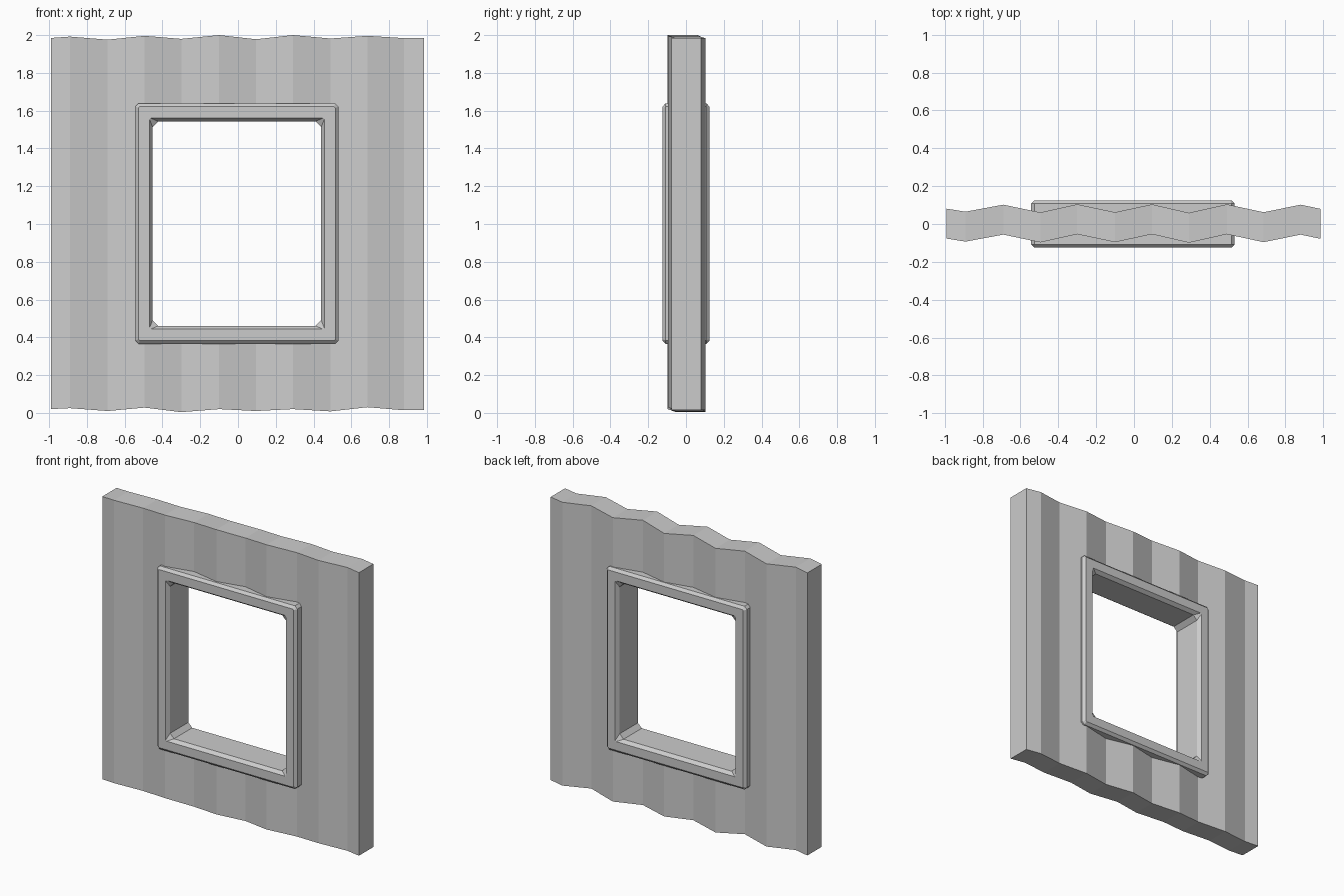
import bpy, bmesh

if "Cube" in bpy.data.objects:
    bpy.data.objects.remove(bpy.data.objects["Cube"])


def make_object(name, bm):
    bmesh.ops.recalc_face_normals(bm, faces=bm.faces[:])
    mesh = bpy.data.meshes.new(name)
    bm.to_mesh(mesh)
    bm.free()
    obj = bpy.data.objects.new(name, mesh)
    bpy.context.collection.objects.link(obj)
    return obj


def bridge(bm, a, b):
    for i in range(len(a)):
        j = (i + 1) % len(a)
        bm.faces.new((a[i], a[j], b[j], b[i]))


# Pleated wall: x, centre y, bottom z, top z at each fold
FOLDS = [(-0.99, 0.002, 0.02, 1.985), (-0.89, -0.014, 0.025, 1.992),
         (-0.69, 0.023, 0.010, 1.976), (-0.495, -0.018, 0.028, 1.996),
         (-0.30, 0.025, 0.004, 1.98), (-0.10, -0.017, 0.02, 2.0),
         (0.095, 0.025, 0.01, 1.978), (0.29, -0.020, 0.02, 2.0),
         (0.49, 0.025, 0.008, 1.982), (0.685, -0.017, 0.03, 1.996),
         (0.88, 0.023, 0.014, 1.984), (0.985, 0.001, 0.016, 1.984)]
T = 0.079
bm = bmesh.new()
rings = [[bm.verts.new(p) for p in ((x, y - T, b), (x, y + T, b),
                                    (x, y + T, t), (x, y - T, t))]
         for x, y, b, t in FOLDS]
for r0, r1 in zip(rings, rings[1:]):
    bridge(bm, r0, r1)
bm.faces.new(rings[0])
bm.faces.new(rings[-1])
wall = make_object("wall_panel", bm)

# Window opening, hidden inside the frame
bpy.ops.mesh.primitive_cube_add(size=1, location=(-0.006, 0, 1.001))
cutter = bpy.context.object
cutter.name = "opening_cutter"
cutter.scale = (0.96, 1, 1.16)
cutter.hide_render = True
mod = wall.modifiers.new("opening", 'BOOLEAN')
mod.operation = 'DIFFERENCE'
mod.solver = 'EXACT'
mod.object = cutter
bpy.context.view_layer.objects.active = wall
bpy.ops.object.modifier_apply(modifier=mod.name)
bpy.data.objects.remove(cutter)


# Window frame: chamfered rectangular loops joined into a closed ring
def loop(bm, hx, hz, c, y):
    pts = [(hx - c, hz), (hx, hz - c), (hx, c - hz), (hx - c, -hz),
           (c - hx, -hz), (-hx, c - hz), (-hx, hz - c), (c - hx, hz)]
    return [bm.verts.new((x - 0.006, y, z + 1.002)) for x, z in pts]


# half width, half height, corner cut, y
front = [(0.446, 0.541, 0.03, -0.10), (0.463, 0.559, 0.006, -0.125),
         (0.521, 0.619, 0.006, -0.125), (0.538, 0.637, 0.018, -0.108)]
back = [(hx, hz, c, -y) for hx, hz, c, y in reversed(front)]
bm = bmesh.new()
loops = [loop(bm, *s) for s in front + back]
for i in range(len(loops)):
    bridge(bm, loops[i], loops[(i + 1) % len(loops)])
make_object("window_frame", bm)
